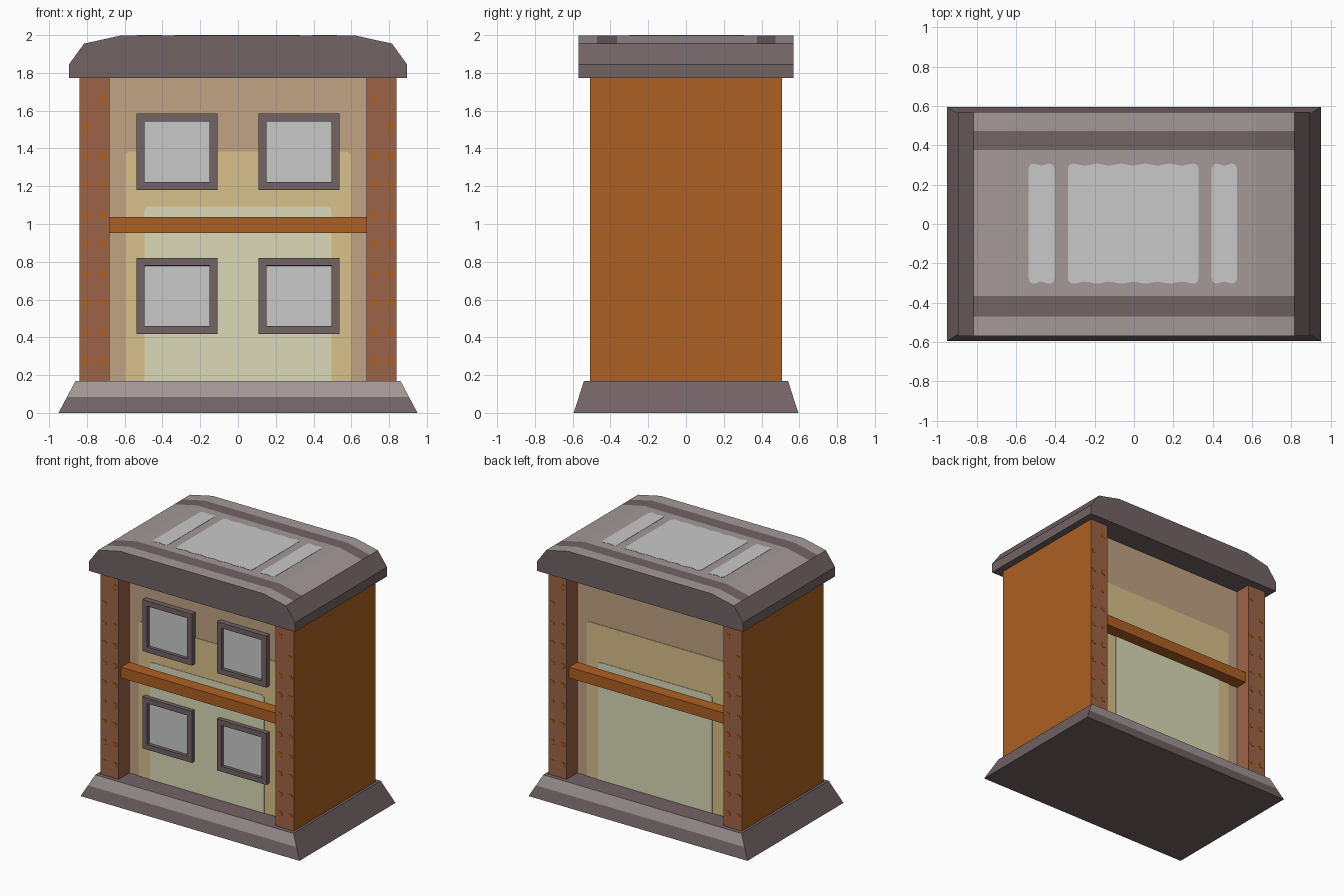
import bpy, bmesh, math
from mathutils import Vector

if "Cube" in bpy.data.objects:
    bpy.data.objects.remove(bpy.data.objects["Cube"])


def mat(name, r, g, b):
    def lin(c):
        c /= 255
        return c / 12.92 if c <= 0.04045 else ((c + 0.055) / 1.055) ** 2.4
    m = bpy.data.materials.new(name)
    m.diffuse_color = (lin(r), lin(g), lin(b), 1)
    m.use_nodes = True
    m.node_tree.nodes["Principled BSDF"].inputs["Base Color"].default_value = m.diffuse_color
    return m


DARK = mat("dark_mauve", 114, 99, 101)
LIGHT = mat("light_mauve", 164, 152, 152)
GREY = mat("pale_grey", 201, 201, 202)
ORANGE = mat("orange_brown", 174, 96, 36)
BRICK = mat("red_brown", 157, 100, 71)
TAN = mat("tan", 193, 163, 131)
SAND = mat("sand", 217, 193, 139)
PALE = mat("pale_green", 219, 218, 184)


def finish(name, bm, *mats):
    bmesh.ops.recalc_face_normals(bm, faces=bm.faces)
    me = bpy.data.meshes.new(name)
    bm.to_mesh(me)
    bm.free()
    for m in mats:
        me.materials.append(m)
    ob = bpy.data.objects.new(name, me)
    bpy.context.collection.objects.link(ob)
    return ob


def box_bm(lo, hi):
    bm = bmesh.new()
    bmesh.ops.create_cube(bm, size=1)
    for v in bm.verts:
        v.co = Vector([(lo[i] + hi[i]) / 2 + v.co[i] * (hi[i] - lo[i]) for i in range(3)])
    return bm


def loft(rings):
    """Closed solid through equal-length rings of points."""
    bm = bmesh.new()
    vs = [[bm.verts.new(p) for p in ring] for ring in rings]
    n = len(rings[0])
    for a, b in zip(vs, vs[1:]):
        for i in range(n):
            j = (i + 1) % n
            bm.faces.new((a[i], a[j], b[j], b[i]))
    bm.faces.new(vs[0])
    bm.faces.new(vs[-1])
    bmesh.ops.recalc_face_normals(bm, faces=bm.faces)
    return bm


def rounded(x0, x1, y0, y1, r, waves=0):
    """Rounded rectangle outline; short edges can be gently wavy."""
    pts = []
    corners = [(x1 - r, y0 + r, -90), (x1 - r, y1 - r, 0), (x0 + r, y1 - r, 90), (x0 + r, y0 + r, 180)]
    for k, (cx, cy, a0) in enumerate(corners):
        for s in range(4):
            a = math.radians(a0 + s * 30)
            pts.append((cx + r * math.cos(a), cy + r * math.sin(a)))
        if waves and k in (1, 3):
            sx = x1 - r if k == 1 else x0 + r
            ex = x0 + r if k == 1 else x1 - r
            for s in range(1, waves * 6):
                t = s / (waves * 6)
                d = 0.005 * (1 - math.cos(t * waves * 2 * math.pi))
                pts.append((sx + (ex - sx) * t, y1 - d if k == 1 else y0 + d))
    return pts


# Base plinth with a light upper band on front and back
def ring(x, y, z):
    return [(-x, -y, z), (x, -y, z), (x, y, z), (-x, y, z)]


bm = loft([ring(0.95, 0.595, 0), ring(0.905, 0.567, 0.085), ring(0.86, 0.54, 0.17)])
for f in bm.faces:
    f.material_index = int(abs(f.normal.y) > 0.5 and f.calc_center_median().z > 0.085)
finish("base_plinth", bm, DARK, LIGHT)

# Recessed core
finish("core_panel", box_bm((-0.7, -0.375, 0.16), (0.7, 0.375, 1.8)), TAN)

# Side walls: orange outside, red brown edges
for s, side in ((-1, "left"), (1, "right")):
    bm = box_bm((min(s * 0.68, s * 0.84), -0.507, 0.165), (max(s * 0.68, s * 0.84), 0.507, 1.79))
    for f in bm.faces:
        f.material_index = int(f.normal.x * s > 0.5)
    finish(side + "_wall", bm, BRICK, ORANGE)

for d, face in ((-1, "front"), (1, "back")):
    # Painted panels on the recess
    for name, w, top, t, m in (("sand_panel", 0.597, 1.385, 0.004, SAND),
                               ("pale_panel", 0.495, 1.093, 0.008, PALE)):
        out = rounded(-w, w, 0.12, top, 0.025)
        finish(face + "_" + name, loft([[(x, d * y, z) for x, z in out] for y in (0.37, 0.375 + t)]), m)

    # Cross bar
    ys = sorted((d * 0.36, d * 0.477))
    finish(face + "_cross_bar", box_bm((-0.685, ys[0], 0.953), (0.685, ys[1], 1.038)), ORANGE)

    # Painted specks on the wall edges
    bm = bmesh.new()
    for s in (-1, 1):
        for row in range(10):
            for col, x in enumerate((0.717, 0.807)):
                if row in (0, 1) and col != row:
                    continue
                z = 1.67 - row * 0.155
                vs = []
                for y in (0.505, 0.509):
                    vs.append([bm.verts.new((s * x + 0.023 * math.cos(a * math.pi / 3), d * y,
                                             z + 0.023 * math.sin(a * math.pi / 3))) for a in range(6)])
                for i in range(6):
                    j = (i + 1) % 6
                    bm.faces.new((vs[0][i], vs[0][j], vs[1][j], vs[1][i]))
                bm.faces.new(vs[0])
                bm.faces.new(vs[1])
    finish(face + "_wall_specks", bm, ORANGE)

# Front windows: frame with a sunken pane
for z0, level in ((0.417, "lower"), (1.18, "upper")):
    for s, side in ((-1, "left"), (1, "right")):
        xs = sorted((s * 0.108, s * 0.538))
        bm = box_bm((xs[0], -0.417, z0), (xs[1], -0.37, z0 + 0.404))
        bm.normal_update()
        front = next(f for f in bm.faces if f.normal.y < -0.5)
        bmesh.ops.inset_region(bm, faces=[front], thickness=0.059)
        # duplicate the inner loop straight back for the reveal
        bmesh.ops.inset_region(bm, faces=[front], thickness=0.0005)
        for v in front.verts:
            v.co.y += 0.026
        front.material_index = 1
        finish(f"{level}_{side}_window", bm, DARK, GREY)

# Roof: profile lofted along y, top coloured light with two dark stripes
prof = [(-0.895, 1.772), (-0.895, 1.845), (-0.815, 1.955), (-0.62, 1.998),
        (0.62, 1.998), (0.815, 1.955), (0.895, 1.845), (0.895, 1.772)]
bm = loft([[(x, y, z) for x, z in prof] for y in (-0.57, -0.47, -0.365, 0.375, 0.473, 0.57)])
for f in bm.faces:
    y = abs(f.calc_center_median().y)
    f.material_index = int(f.normal.z > 0.8 and not 0.38 < y < 0.46)
finish("roof", bm, DARK, LIGHT)

# Pale patches on the roof
for name, x0, x1, waves in (("left", -0.535, -0.405, 1), ("middle", -0.335, 0.327, 5), ("right", 0.395, 0.523, 1)):
    out = rounded(x0, x1, -0.303, 0.307, 0.025, waves)
    finish(f"roof_patch_{name}", loft([[(x, y, z) for x, y in out] for z in (1.995, 2.0)]), GREY)
